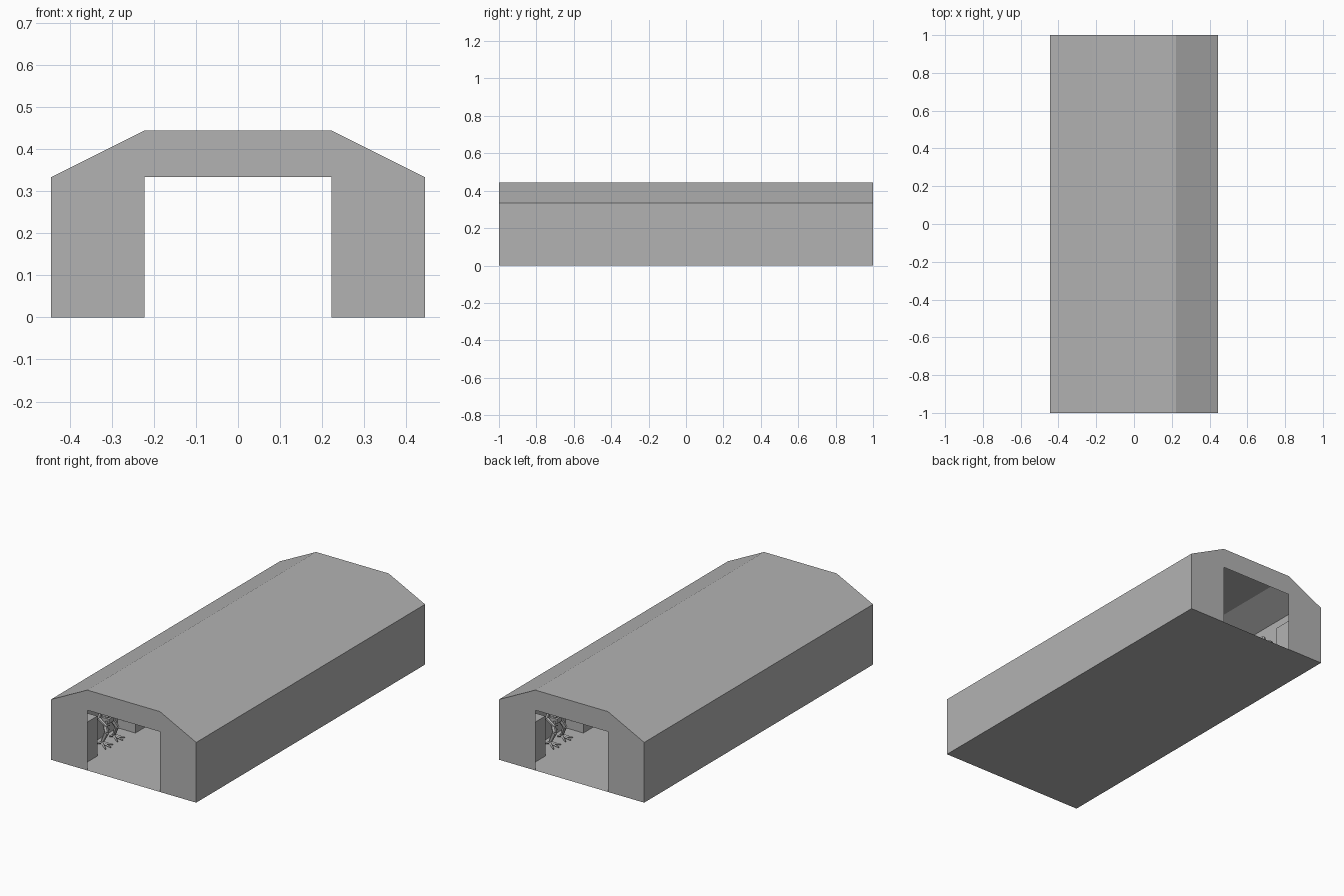
import bpy, bmesh, math
from mathutils import Vector, Matrix

if "Cube" in bpy.data.objects:
    bpy.data.objects.remove(bpy.data.objects["Cube"])

U = 1 / 18  # building module: 36 modules long, 16 wide

grey = bpy.data.materials.new("plain grey")
grey.diffuse_color = (0.45, 0.45, 0.45, 1)
grey.use_nodes = True
grey.node_tree.nodes["Principled BSDF"].inputs["Base Color"].default_value = grey.diffuse_color


def make_object(name, bm):
    me = bpy.data.meshes.new(name)
    bm.to_mesh(me)
    bm.free()
    me.materials.append(grey)
    ob = bpy.data.objects.new(name, me)
    bpy.context.collection.objects.link(ob)
    return ob


def add_box(bm, lo, hi):
    lo, hi = Vector(lo), Vector(hi)
    m = Matrix.Translation((lo + hi) / 2) @ Matrix.Diagonal((*(hi - lo), 1))
    bmesh.ops.create_cube(bm, size=1, matrix=m)


def add_rod(bm, a, b, r1, r2, sides=6):
    a, b = Vector(a), Vector(b)
    rot = (b - a).to_track_quat('Z', 'Y').to_matrix().to_4x4()
    bmesh.ops.create_cone(bm, cap_ends=True, segments=sides, radius1=r1, radius2=r2,
                          depth=(b - a).length, matrix=Matrix.Translation((a + b) / 2) @ rot)


# Thin outer shell: floor, side walls, sloped roof
profile = [(-8, 0), (-8, 6), (-4, 8), (4, 8), (8, 6), (8, 0)]
bm = bmesh.new()
n = len(profile)
for i in range(n):
    (xa, za), (xb, zb) = profile[i], profile[(i + 1) % n]
    bm.faces.new([bm.verts.new((x * U, y, z * U))
                  for x, z, y in ((xa, za, -1), (xa, za, 1), (xb, zb, 1), (xb, zb, -1))])
bmesh.ops.remove_doubles(bm, verts=bm.verts, dist=1e-5)
make_object("hangar_shell", bm)

# End walls with a wide doorway
outline = profile + [(4, 0), (4, 6), (-4, 6), (-4, 0)]
for name, y in (("front_wall", -1), ("back_wall", 1)):
    bm = bmesh.new()
    pts = [bm.verts.new((x * U, y, z * U)) for x, z in outline]
    f = bm.faces.new(pts if y < 0 else pts[::-1])
    bmesh.ops.triangulate(bm, faces=[f])
    bmesh.ops.dissolve_limit(bm, angle_limit=0.01, verts=bm.verts, edges=bm.edges)
    make_object(name, bm)

# Inner side walls and the low partitions between bays
for side, label in ((-1, "left"), (1, "right")):
    bm = bmesh.new()
    bm.faces.new([bm.verts.new((side * 7 * U, y, z * U))
                  for y, z in ((-18, 0), (18, 0), (18, 6.5), (-18, 6.5))
                  for y in (y * U,)])
    make_object(label + "_inner_wall", bm)
    bm = bmesh.new()
    for y0, y1 in ((-18, -15), (-9, -3), (3, 9), (15, 18)):
        xs = sorted((side * 5 * U, side * 7 * U))
        inset = 0.001
        add_box(bm, (xs[0], max(y0 * U, -1 + inset), 0.001),
                (xs[1], min(y1 * U, 1 - inset), 4 * U))
    make_object(label + "_partitions", bm)


# Two-legged machine facing +x, standing at the origin
def machine(bm):
    add_box(bm, (-0.025, -0.022, 0.115), (0.022, 0.022, 0.14))      # hips
    add_box(bm, (-0.028, -0.036, 0.155), (0.03, 0.036, 0.215))      # chest
    add_rod(bm, (0, 0, 0.135), (0, 0, 0.16), 0.014, 0.014, 8)       # waist
    add_rod(bm, (0.005, 0, 0.21), (0.005, 0, 0.255), 0.02, 0.013, 8)  # head
    for s in (-1, 1):
        hip, knee, ankle = (0, s * 0.028, 0.125), (0.024, s * 0.045, 0.075), (0, s * 0.052, 0.018)
        add_rod(bm, hip, knee, 0.014, 0.011)
        add_rod(bm, knee, ankle, 0.013, 0.008)
        for a in (-35, 0, 35, 180):                                  # toes
            t = math.radians(a)
            reach = 0.055 if a != 180 else 0.025
            add_rod(bm, ankle, (reach * math.cos(t), s * 0.052 + reach * math.sin(t), 0.005),
                    0.009, 0.003, 4)
        shoulder, elbow, hand = (0, s * 0.05, 0.2), (-0.008, s * 0.068, 0.155), (0.035, s * 0.066, 0.125)
        bmesh.ops.create_icosphere(bm, subdivisions=1, radius=0.019,
                                   matrix=Matrix.Translation(shoulder))
        add_rod(bm, shoulder, elbow, 0.011, 0.009)
        add_rod(bm, elbow, hand, 0.011, 0.008)
        for dz in (-0.012, 0.012):                                   # claws
            add_rod(bm, hand, (0.055, s * 0.062, 0.118 + dz), 0.005, 0.002, 4)


# One machine in each of the six bays, facing the aisle
for side, label in ((-1, "left"), (1, "right")):
    for k in (-1, 0, 1):
        bm = bmesh.new()
        machine(bm)
        turn = Matrix.Rotation(0 if side < 0 else math.pi, 4, 'Z')
        bm.transform(Matrix.Translation((side * 0.33, k * 12 * U, 0.001)) @ turn)
        make_object(f"{label}_bay_machine_{k + 2}", bm)
